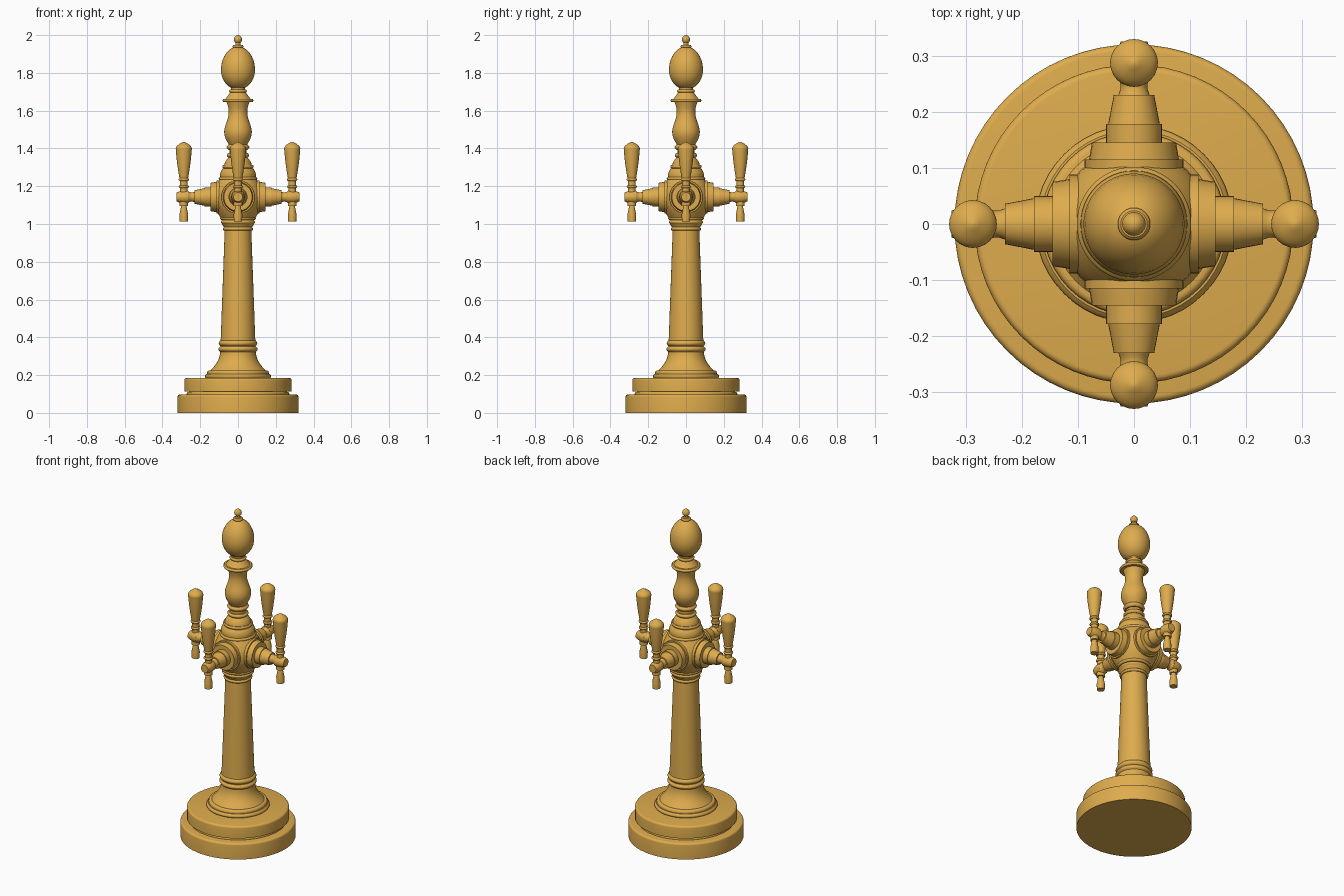
import bpy, bmesh, math
from mathutils import Matrix

if "Cube" in bpy.data.objects:
    bpy.data.objects.remove(bpy.data.objects["Cube"], do_unlink=True)

brass = bpy.data.materials.new("warm brass")
brass.use_nodes = True
brass.diffuse_color = (0.73, 0.41, 0.075, 1)
shader = brass.node_tree.nodes["Principled BSDF"]
shader.inputs["Base Color"].default_value = brass.diffuse_color


def lathe(name, profile, steps=48, matrix=Matrix()):
    """Turn a (radius, height) profile around z, then place it with a matrix."""
    bm = bmesh.new()
    bottom, top = profile[0][1], profile[-1][1]
    points = [(0, bottom)] + profile + [(0, top)]
    verts = [bm.verts.new((radius, 0, height)) for radius, height in points]
    edges = [bm.edges.new(pair) for pair in zip(verts, verts[1:]) ]
    bmesh.ops.spin(bm, geom=verts + edges, cent=(0, 0, 0), axis=(0, 0, 1),
                   angle=math.tau, steps=steps, use_duplicate=False)
    bmesh.ops.remove_doubles(bm, verts=bm.verts, dist=0.0002)
    bmesh.ops.recalc_face_normals(bm, faces=bm.faces)
    bm.transform(matrix)
    mesh = bpy.data.meshes.new(name)
    bm.to_mesh(mesh)
    bm.free()
    mesh.materials.append(brass)
    obj = bpy.data.objects.new(name, mesh)
    bpy.context.collection.objects.link(obj)
    bpy.ops.object.select_all(action="DESELECT")
    obj.select_set(True)
    bpy.context.view_layer.objects.active = obj
    bpy.ops.object.shade_smooth_by_angle(angle=math.radians(40))


def swell(low, high, start, end, bulge=0.0):
    """Taper from one radius to another, bulging outward or hollowed inward."""
    count = 10 if bulge else 1
    points = []
    for i in range(count + 1):
        t = i / count
        radius = start + (end - start) * t + bulge * math.sin(math.pi * t)
        points.append((radius, low + (high - low) * t))
    return points


def ring(radius, low, high):
    """Rounded moulding."""
    bulge = (high - low) / 3
    return swell(low, high, radius - bulge, radius - bulge, bulge)


def slab(radius, low, high, soft=0.012):
    """Thick disc with a softly rounded upper rim."""
    points = [(radius, low)]
    for i in range(5):
        a = math.pi / 2 * i / 4
        points.append((radius - soft + soft * math.cos(a),
                       high - soft + soft * math.sin(a)))
    return points


def egg(radius, low, high, steps=16):
    """Ovoid with a slightly fuller lower half."""
    points = []
    for i in range(1, steps):
        a = math.pi * i / steps
        width = radius * math.sin(a) * (1 + math.cos(a) / steps)
        points.append((width, low + (high - low) * (1 - math.cos(a)) / 2))
    return points


# Stepped base
lathe("base_lower_step", slab(0.32, 0, 0.097), steps=64)
lathe("base_upper_step", slab(0.272, 0.09, 0.112) + slab(0.284, 0.112, 0.185), steps=64)
lathe("base_plinth", ring(0.176, 0.18, 0.207) + slab(0.163, 0.207, 0.225))
lathe("base_flare", swell(0.22, 0.33, 0.15, 0.094, bulge=-0.015))

# Tapered column with mouldings
lathe("column", swell(0.32, 0.98, 0.094, 0.07))
lathe("column_lower_rings", ring(0.104, 0.323, 0.352) + ring(0.102, 0.352, 0.385))
lathe("column_collar", ring(0.08, 0.965, 0.983) + swell(0.983, 1, 0.075, 0.085)
      + ring(0.09, 1, 1.02) + ring(0.095, 1.02, 1.04))

# Hub that carries the four taps
lathe("hub", swell(1.03, 1.25, 0.09, 0.09, bulge=0.045))
lathe("hub_cap", ring(0.102, 1.23, 1.25) + swell(1.25, 1.295, 0.095, 0.08, bulge=0.005)
      + ring(0.083, 1.295, 1.312) + swell(1.312, 1.352, 0.073, 0.05, bulge=0.004))
lathe("neck_rings", ring(0.059, 1.352, 1.375) + swell(1.375, 1.393, 0.044, 0.044)
      + ring(0.06, 1.393, 1.42))

# Baluster, disc and finial
lathe("baluster", swell(1.415, 1.54, 0.045, 0.06, bulge=0.02)
      + swell(1.54, 1.645, 0.06, 0.06, bulge=-0.011))
lathe("finial_disc", ring(0.082, 1.645, 1.663) + swell(1.663, 1.695, 0.066, 0.042)
      + ring(0.047, 1.695, 1.712) + swell(1.712, 1.735, 0.037, 0.04))
lathe("finial_egg", egg(0.09, 1.712, 1.94))
lathe("finial_stem", ring(0.029, 1.932, 1.948) + swell(1.948, 1.965, 0.013, 0.012), steps=24)
lathe("finial_knob", egg(0.021, 1.956, 2), steps=24)

# Profiles shared by the four taps
arm = (swell(0.08, 0.115, 0.088, 0.088) + swell(0.115, 0.145, 0.08, 0.075)
       + swell(0.145, 0.178, 0.05, 0.05) + swell(0.178, 0.23, 0.046, 0.036)
       + swell(0.23, 0.265, 0.028, 0.032, bulge=-0.006)
       + swell(0.265, 0.325, 0.033, 0.024, bulge=0.004))
handle = (swell(1.14, 1.19, 0.02, 0.02) + ring(0.027, 1.19, 1.205)
          + swell(1.205, 1.228, 0.02, 0.02) + ring(0.028, 1.228, 1.243)
          + swell(1.243, 1.39, 0.023, 0.042, bulge=0.002)
          + swell(1.39, 1.435, 0.042, 0.004, bulge=0.014))
spout = (swell(1.013, 1.05, 0.022, 0.023) + swell(1.05, 1.095, 0.023, 0.014)
         + swell(1.095, 1.14, 0.023, 0.023))

# Four taps around the hub
lay_outward = Matrix.Translation((0, 0, 1.143)) @ Matrix.Rotation(math.pi / 2, 4, "Y")
for i, side in enumerate(("left", "back", "right", "front")):
    turn = Matrix.Rotation(i * math.pi / 2, 4, "Z")
    arm_end = turn @ Matrix.Translation((0.287, 0, 0))
    lathe(side + "_tap_arm", arm, steps=32, matrix=turn @ lay_outward)
    lathe(side + "_tap_handle", handle, steps=24, matrix=arm_end)
    lathe(side + "_tap_spout", spout, steps=24, matrix=arm_end)
